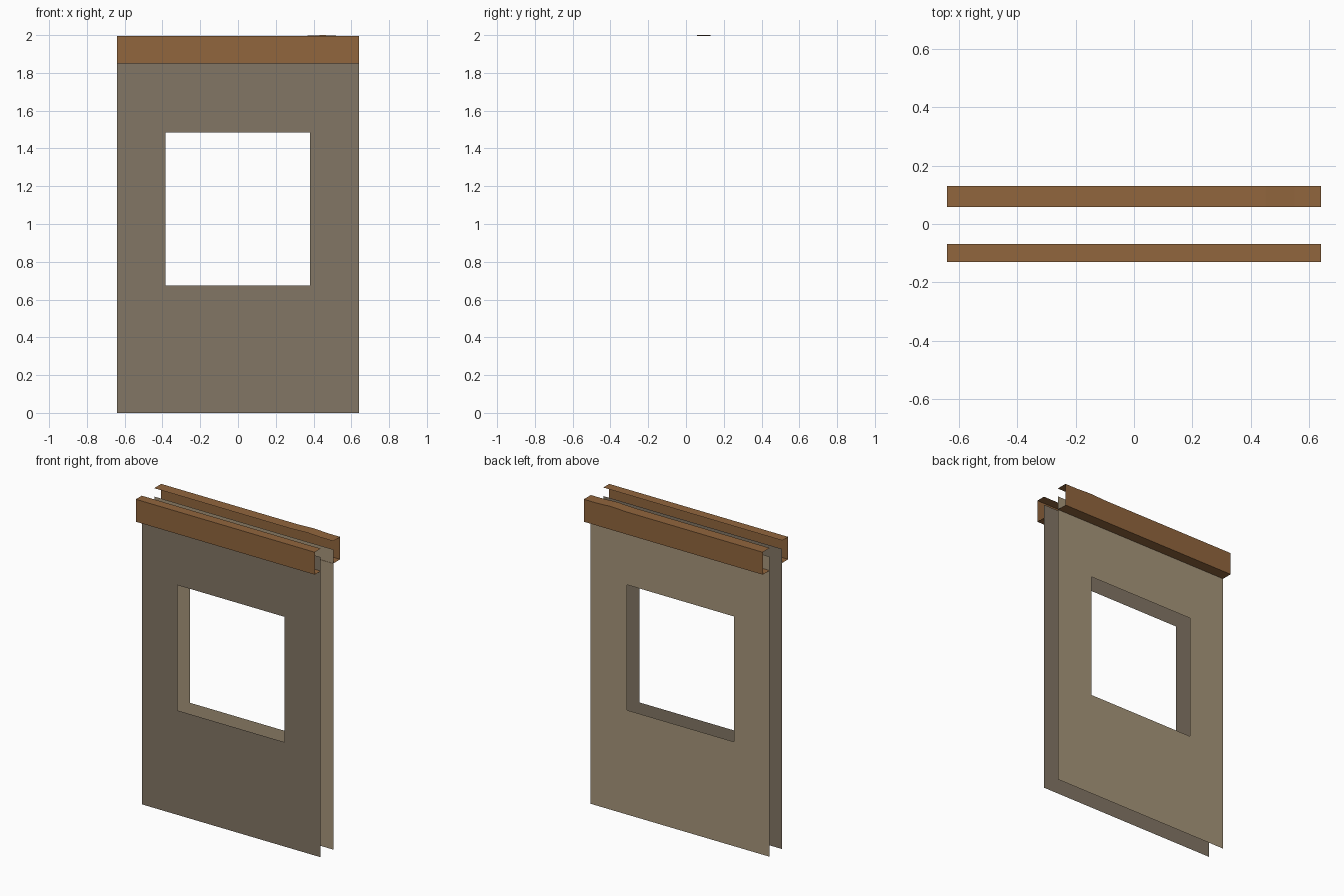
import bpy, bmesh

if "Cube" in bpy.data.objects:
    bpy.data.objects.remove(bpy.data.objects["Cube"])


def material(name, rgb):
    m = bpy.data.materials.new(name)
    m.diffuse_color = (*rgb, 1)
    m.use_nodes = True
    m.node_tree.nodes["Principled BSDF"].inputs["Base Color"].default_value = m.diffuse_color
    return m


brown = material("brown wood", (0.285, 0.132, 0.047))
dark_tan = material("dark tan plaster", (0.225, 0.182, 0.130))
light_tan = material("light tan plaster", (0.385, 0.302, 0.195))


def sheet_object(name, quads, mat):
    bm = bmesh.new()
    for q in quads:
        bm.faces.new([bm.verts.new(p) for p in q])
    bmesh.ops.remove_doubles(bm, verts=bm.verts, dist=0.0001)
    me = bpy.data.meshes.new(name)
    bm.to_mesh(me)
    bm.free()
    me.materials.append(mat)
    ob = bpy.data.objects.new(name, me)
    bpy.context.collection.objects.link(ob)
    return ob


# Thin wall sheet: 3 x 3 grid with the middle cell left open as the window
def wall(name, y, out, mat):
    xs = [-0.64, -0.385, 0.38, 0.64]
    zs = [0, 0.675, 1.485, 1.94]
    quads = []
    for i in range(3):
        for j in range(3):
            if (i, j) != (1, 1):
                q = [(xs[i], y, zs[j]), (xs[i + 1], y, zs[j]),
                     (xs[i + 1], y, zs[j + 1]), (xs[i], y, zs[j + 1])]
                quads.append(q if out < 0 else q[::-1])
    sheet_object(name, quads, mat)


# Open channel beam: top, outer and bottom strips, slightly uneven along the top
def beam(name, inner, outer, tops):
    quads = []
    for (x0, t0), (x1, t1) in zip(tops, tops[1:]):
        a = [(x0, inner, t0), (x0, outer, t0), (x0, outer, 1.85), (x0, inner, 1.85)]
        b = [(x1, inner, t1), (x1, outer, t1), (x1, outer, 1.85), (x1, inner, 1.85)]
        for k in range(3):
            q = [a[k], a[k + 1], b[k + 1], b[k]]
            quads.append(q if outer < 0 else q[::-1])
    sheet_object(name, quads, brown)


wall("front_wall", -0.069, -1, dark_tan)
wall("back_wall", 0.06, 1, light_tan)
beam("front_beam", -0.069, -0.13, [(-0.64, 1.995), (0.64, 1.995)])
beam("back_beam", 0.058, 0.13,
     [(-0.64, 1.995), (0.33, 1.995), (0.45, 2.0), (0.55, 1.995), (0.64, 1.995)])
